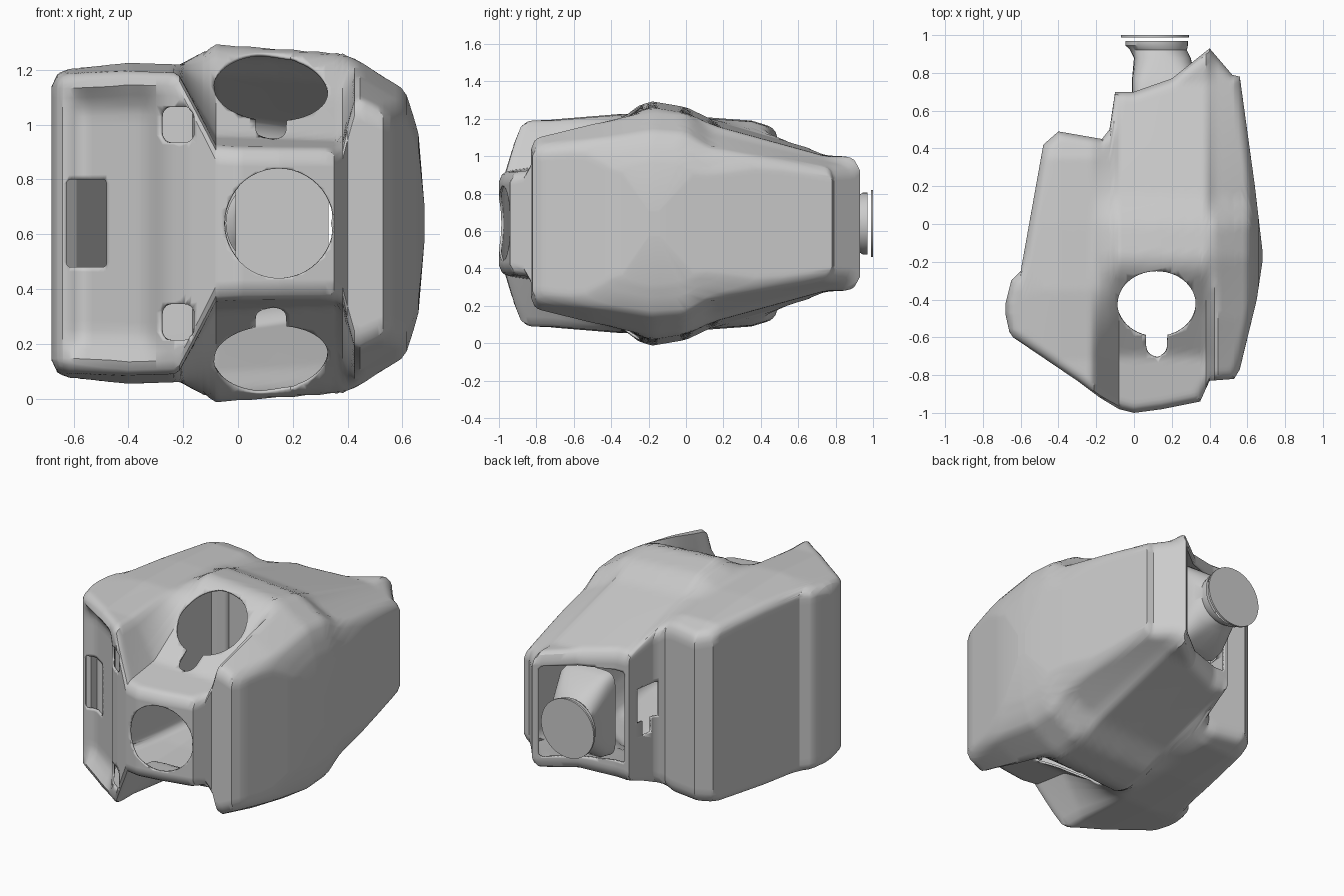
import bpy, bmesh, math
from mathutils import Vector

cube = bpy.data.objects.get("Cube")
if cube:
    bpy.data.objects.remove(cube, do_unlink=True)

MID = 0.64  # height of the symmetry plane


def material(name, value):
    m = bpy.data.materials.new(name)
    m.use_nodes = True
    m.diffuse_color = (value, value, value, 1)
    m.node_tree.nodes["Principled BSDF"].inputs["Base Color"].default_value = m.diffuse_color
    return m


grey = material("plain grey", 0.6)
cut_mark = material("cut mark", 0.6)


def lerp(points, t):
    if t <= points[0][0]:
        return points[0][1]
    for (a, p), (b, q) in zip(points, points[1:]):
        if t <= b:
            return p + (q - p) * (t - a) / (b - a)
    return points[-1][1]


def add_object(name, bm, mat):
    bmesh.ops.recalc_face_normals(bm, faces=bm.faces)
    me = bpy.data.meshes.new(name)
    bm.to_mesh(me)
    bm.free()
    me.materials.append(mat)
    ob = bpy.data.objects.new(name, me)
    bpy.context.collection.objects.link(ob)
    return ob


def smooth(ob, angle):
    bpy.ops.object.select_all(action="DESELECT")
    ob.select_set(True)
    bpy.context.view_layer.objects.active = ob
    bpy.ops.object.shade_smooth_by_angle(angle=math.radians(angle))


# Plan outline: front and back edge along x
FRONT = [(-.68, -.48), (-.66, -.57), (-.64, -.6), (-.3, -.83), (-.18, -.92), (-.08, -.98), (0, -1),
         (.15, -.98), (.35, -.94), (.4, -.83), (.53, -.82), (.56, -.77), (.65, -.4), (.68, -.2)]
BACK = [(-.68, -.42), (-.65, -.3), (-.6, -.25), (-.48, .42), (-.4, .49), (-.17, .45), (-.13, .5),
        (-.1, .7), (0, .7), (.2, .77), (.4, .93), (.52, .79), (.56, .78), (.64, .2), (.68, -.14)]
outline = [Vector(p) for p in FRONT] + [Vector(p) for p in reversed(BACK)]

# Half height along y for the three parts of the body
BLOCK = [(-.72, .55), (-.35, .58), (0, .57), (.35, .545), (.5, .5)]
NOSE = [(-1, .27), (-.7, .31), (-.45, .47), (-.25, .62), (-.18, .64), (0, .61), (.15, .54), (.75, .37)]
PANEL = [(-.82, .46), (-.5, .54), (-.18, .6), (0, .585), (.13, .49), (.9, .3)]
# Where each profile applies along x, and its scale
STATIONS = [(-.68, BLOCK, .96), (-.4, BLOCK, 1.01), (-.22, BLOCK, 1), (-.08, NOSE, 1.02), (.12, NOSE, 1),
            (.38, NOSE, .97), (.43, PANEL, 1), (.61, PANEL, .81), (.66, PANEL, .55), (.68, PANEL, .2)]


def edge_distance(p):
    best = 9
    for a, b in zip(outline, outline[1:] + outline[:1]):
        ab = b - a
        t = max(0, min(1, (p - a).dot(ab) / ab.length_squared))
        best = min(best, (p - a - ab * t).length)
    return best


def half_height(x, y):
    h = lerp([(sx, scale * lerp(profile, y)) for sx, profile, scale in STATIONS], x)
    r = .05
    d = min(r, edge_distance(Vector((x, y))))
    return h - r + math.sqrt(max(0, r * r - (r - d) ** 2))


def window(t, a, b, soft):
    k = max(0, min(1, (t - a) / soft, (b - t) / soft))
    return k * k * (3 - 2 * k)


# Housing: two mirrored height surfaces joined by a wall
xs = sorted({round(-.68 + 1.36 * i / 64, 3) for i in range(65)} | {p[0] for p in FRONT + BACK})
ROWS, LEVELS = 56, 28
bm = bmesh.new()
top, bottom = [], []
for x in xs:
    front_y, back_y = lerp(FRONT, x), lerp(BACK, x)
    up, down = [], []
    for j in range(ROWS + 1):
        t = j / ROWS
        y = front_y + (back_y - front_y) * (t / 2 + (1 - math.cos(math.pi * t)) / 4)
        h = half_height(x, y)
        up.append(bm.verts.new((x, y, MID + h)))
        down.append(bm.verts.new((x, y, MID - h)))
    top.append(up)
    bottom.append(down)
n = len(xs) - 1
for grid in (top, bottom):
    for i in range(n):
        for j in range(ROWS):
            bm.faces.new((grid[i][j], grid[i + 1][j], grid[i + 1][j + 1], grid[i][j + 1]))
border = ([(i, 0) for i in range(n)] + [(n, j) for j in range(ROWS)]
          + [(i, ROWS) for i in range(n, 0, -1)] + [(0, j) for j in range(ROWS, 0, -1)])
columns = []
for i, j in border:
    a, b = top[i][j], bottom[i][j]
    column = [a]
    for k in range(1, LEVELS):
        p = a.co.lerp(b.co, k / LEVELS)
        if j == 0:  # sunken panel in the front wall
            p.y += .07 * window(p.x, -.65, -.25, .1) * window(p.z, .12, 1.16, .12)
        column.append(bm.verts.new(p))
    columns.append(column + [b])
for c, d in zip(columns, columns[1:] + columns[:1]):
    for k in range(LEVELS):
        bm.faces.new((c[k], c[k + 1], d[k + 1], d[k]))
housing = add_object("housing", bm, grey)


# Openings
def arc(cx, cy, rx, ry, start=0, end=360, steps=48, power=1):
    angles = [math.radians(start + (end - start) * i / steps) for i in range(steps + 1)]
    bend = lambda c: math.copysign(abs(c) ** power, c)
    return [(cx + rx * bend(math.cos(a)), cy + ry * bend(math.sin(a))) for a in angles]


def rounded(x0, x1, y0, y1, r):
    corners = [(x1 - r, y1 - r), (x0 + r, y1 - r), (x0 + r, y0 + r), (x1 - r, y0 + r)]
    return [p for q, (cx, cy) in enumerate(corners) for p in arc(cx, cy, r, r, q * 90, q * 90 + 90, 5)]


def prism(name, points, along, a, b, mat):
    bm = bmesh.new()
    place = (lambda u, v, w: (u, v, w)) if along == "z" else (lambda u, v, w: (u, w, v))
    face = bm.faces.new([bm.verts.new(place(u, v, a)) for u, v in points])
    new = bmesh.ops.extrude_face_region(bm, geom=[face])["geom"]
    shift = Vector(place(0, 0, b - a))
    bmesh.ops.translate(bm, vec=shift, verts=[g for g in new if isinstance(g, bmesh.types.BMVert)])
    return add_object(name, bm, mat)


keyhole = arc(.12, -.425, .207, .175, -74, 254) + arc(.12, -.65, .055, .055, 180, 360, 12)
circle = arc(.15, MID, .2, .2)[:-1]
cutters = [
    prism("keyhole_cutter", keyhole, "z", -.2, 1.5, cut_mark),
    prism("front_circle_cutter", circle, "y", -1.2, -.75, cut_mark),
    prism("front_slot_cutter", rounded(-.625, -.48, .48, .8, .015), "y", -.8, -.38, cut_mark),
    prism("back_opening_cutter", rounded(-.07, .37, .36, .92, .02), "y", .55, 1.2, cut_mark),
    prism("side_slot_cutter", rounded(-.2, -.085, .59, .8, .02), "y", .48, .63, cut_mark),
    prism("side_slot_foot_cutter", rounded(-.2, -.085, .5, .62, .015), "y", .52, .59, cut_mark)]
for z in (MID - .36, MID + .36):
    cutters.append(prism("square_hole_cutter", rounded(-.285, -.16, z - .065, z + .065, .035),
                         "y", -1, -.76, cut_mark))
for cutter in cutters:
    cutter.hide_render = True
    mod = housing.modifiers.new(cutter.name, "BOOLEAN")
    mod.operation, mod.solver, mod.object = "DIFFERENCE", "EXACT", cutter
    mod.material_mode = "TRANSFER"
graph = bpy.context.evaluated_depsgraph_get()
shell = bpy.data.meshes.new_from_object(housing.evaluated_get(graph))
housing.modifiers.clear()

# Keep only the outer skin, so the housing is hollow
marks = {i for i, m in enumerate(shell.materials) if m and m.name.startswith("cut mark")}
bm = bmesh.new()
bm.from_mesh(shell)
bmesh.ops.delete(bm, geom=[f for f in bm.faces if f.material_index in marks], context="FACES")
for f in bm.faces:
    f.material_index = 0
bm.to_mesh(shell)
bm.free()
shell.materials.clear()
shell.materials.append(grey)
housing.data = shell
for cutter in cutters:
    bpy.data.objects.remove(cutter, do_unlink=True)
bpy.data.materials.remove(cut_mark)
smooth(housing, 32)
wall = housing.modifiers.new("wall", "SOLIDIFY")
wall.thickness, wall.offset = .012, -1

# Rear neck: a square base narrowing to a round collar, and the end plate
bm = bmesh.new()
rings = []
for y, x, rx, rz, power in [(.7, .16, .17, .26, .3), (.77, .16, .17, .25, .35), (.88, .15, .15, .17, .7),
                            (.92, .13, .15, .15, 1), (.945, .12, .165, .165, 1), (.97, .12, .165, .165, 1)]:
    rings.append([bm.verts.new((u, y, v)) for u, v in arc(x, MID, rx, rz, power=power)[:-1]])
for a, b in zip(rings, rings[1:]):
    for i in range(len(a)):
        bm.faces.new((a[i], a[i - 1], b[i - 1], b[i]))
bm.faces.new(rings[0])
smooth(add_object("rear_neck", bm, grey), 40)
plate = prism("end_plate", arc(.11, MID, .18, .18)[:-1], "y", .988, 1, grey)
smooth(plate, 40)
